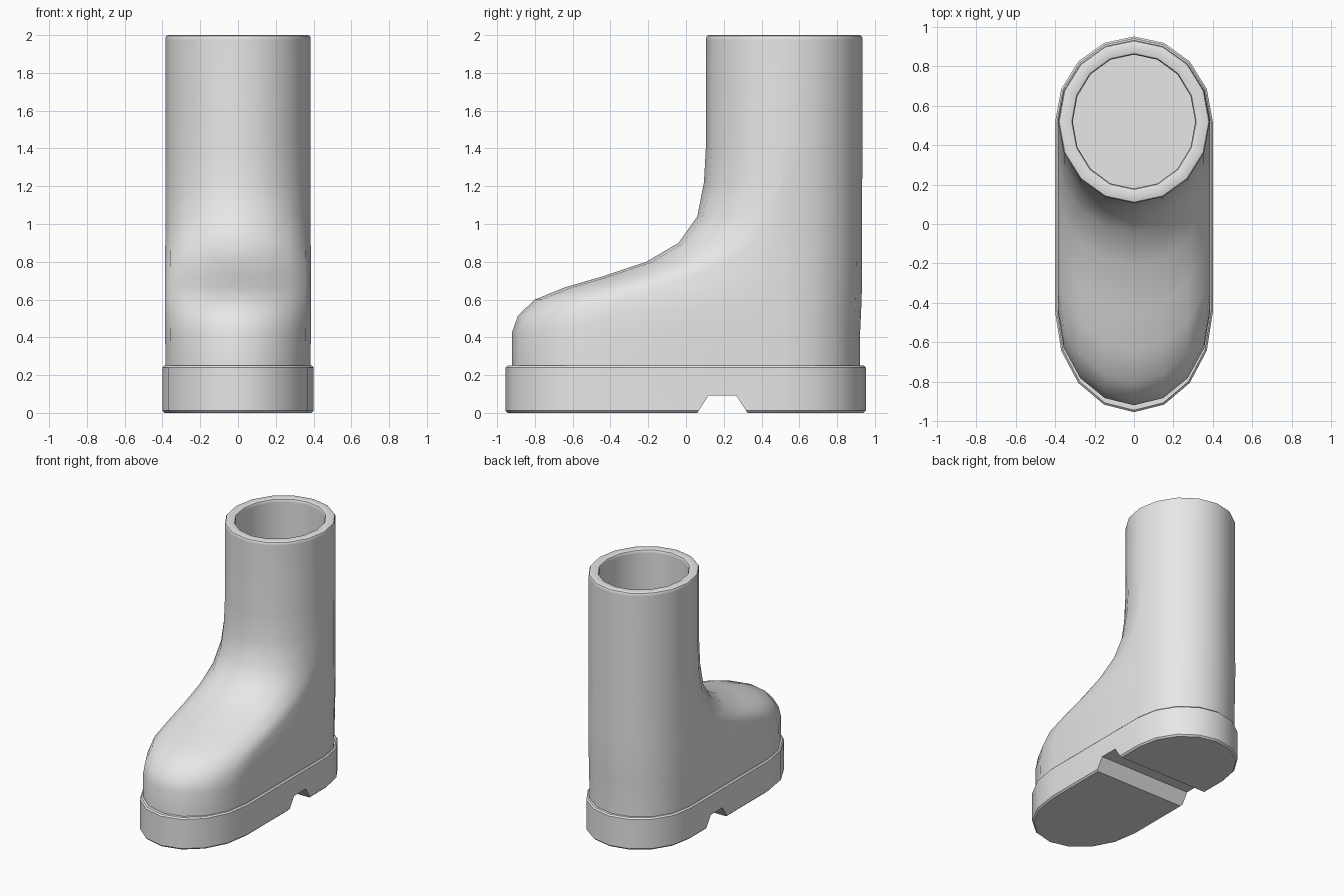
import bpy, bmesh, math

cube = bpy.data.objects.get("Cube")
if cube:
    bpy.data.objects.remove(cube, do_unlink=True)

grey = bpy.data.materials.new("plain_grey")
grey.use_nodes = True
grey.diffuse_color = (0.8, 0.8, 0.8, 1)
grey.node_tree.nodes["Principled BSDF"].inputs["Base Color"].default_value = (0.8, 0.8, 0.8, 1)

HEEL_Y = 0.52   # centre of the leg and of the heel curve


def outline(z, half_width, front, back, toe_y):
    """Two half ellipses, round the heel and round the toe, joined by straight sides."""
    points = []
    for centre, reach, start in ((HEEL_Y, back - HEEL_Y, 0), (toe_y, toe_y - front, 8)):
        for i in range(start, start + 9):
            a = math.pi * i / 8
            points.append((half_width * math.cos(a), centre + reach * math.sin(a), z))
    return points


def loft(name, rings):
    bm = bmesh.new()
    loops = [[bm.verts.new(p) for p in outline(*r)] for r in rings]
    for low, high in zip(loops, loops[1:]):
        for i in range(len(low)):
            j = (i + 1) % len(low)
            bm.faces.new((low[i], low[j], high[j], high[i]))
    bm.faces.new(loops[0])
    bm.faces.new(loops[-1])
    bmesh.ops.remove_doubles(bm, verts=bm.verts, dist=0.0005)
    bmesh.ops.recalc_face_normals(bm, faces=bm.faces)
    return finish(name, bm)


def finish(name, bm):
    mesh = bpy.data.meshes.new(name)
    bm.to_mesh(mesh)
    bm.free()
    mesh.materials.append(grey)
    obj = bpy.data.objects.new(name, mesh)
    bpy.context.collection.objects.link(obj)
    return obj


def activate(obj):
    bpy.ops.object.select_all(action="DESELECT")
    obj.select_set(True)
    bpy.context.view_layer.objects.active = obj


# Boot upper: foot rising into the leg (height, half width, front, back, toe centre)
rings = [
    (0.20, 0.383, -0.92, 0.922, -0.45),
    (0.43, 0.386, -0.92, 0.922, -0.45),
    (0.515, 0.387, -0.89, 0.926, -0.42),
    (0.60, 0.387, -0.80, 0.93, -0.34),
    (0.665, 0.387, -0.64, 0.931, -0.15),
    (0.72, 0.387, -0.45, 0.932, 0.02),
    (0.80, 0.386, -0.21, 0.933, 0.2),
    (0.90, 0.385, -0.04, 0.933, 0.35),
    (1.04, 0.385, 0.06, 0.933, 0.45),
    (1.22, 0.385, 0.095, 0.933, 0.5),
    (1.42, 0.385, 0.106, 0.934, HEEL_Y),
]
# Rounded rim, then the lining going down inside the leg
rim = [(1.975, 0), (1.985, 0), (1.996, 0.005), (2.0, 0.016),
       (2.0, 0.058), (1.996, 0.069), (1.985, 0.074), (1.975, 0.074), (0.3, 0.074)]
rings += [(z, 0.385 - d, 0.106 + d, 0.934 - d, HEEL_Y) for z, d in rim]
upper = loft("boot_upper", rings)

# Sole with chamfered edges
edge = [(0.0, 0.012), (0.012, 0), (0.24, 0), (0.25, 0.01)]
sole = loft("sole", [(z, 0.4 - d, -0.955 + d, 0.952 - d, -0.45) for z, d in edge])

# Groove across the sole in front of the heel
bm = bmesh.new()
profile = ((0.04, -0.03), (0.345, -0.03), (0.265, 0.093), (0.12, 0.093))
face = bm.faces.new([bm.verts.new((-0.6, y, z)) for y, z in profile])
side = bmesh.ops.extrude_face_region(bm, geom=[face])["geom"]
bmesh.ops.translate(bm, vec=(1.2, 0, 0),
                    verts=[v for v in side if isinstance(v, bmesh.types.BMVert)])
bmesh.ops.recalc_face_normals(bm, faces=bm.faces)
cutter = finish("groove_cutter", bm)
cutter.hide_render = True

cut = sole.modifiers.new("groove", "BOOLEAN")
cut.operation = "DIFFERENCE"
cut.solver = "EXACT"
cut.object = cutter
activate(sole)
bpy.ops.object.modifier_apply(modifier=cut.name)
bpy.data.objects.remove(cutter, do_unlink=True)

for part in (upper, sole):
    activate(part)
    bpy.ops.object.shade_smooth_by_angle(angle=math.radians(40))
